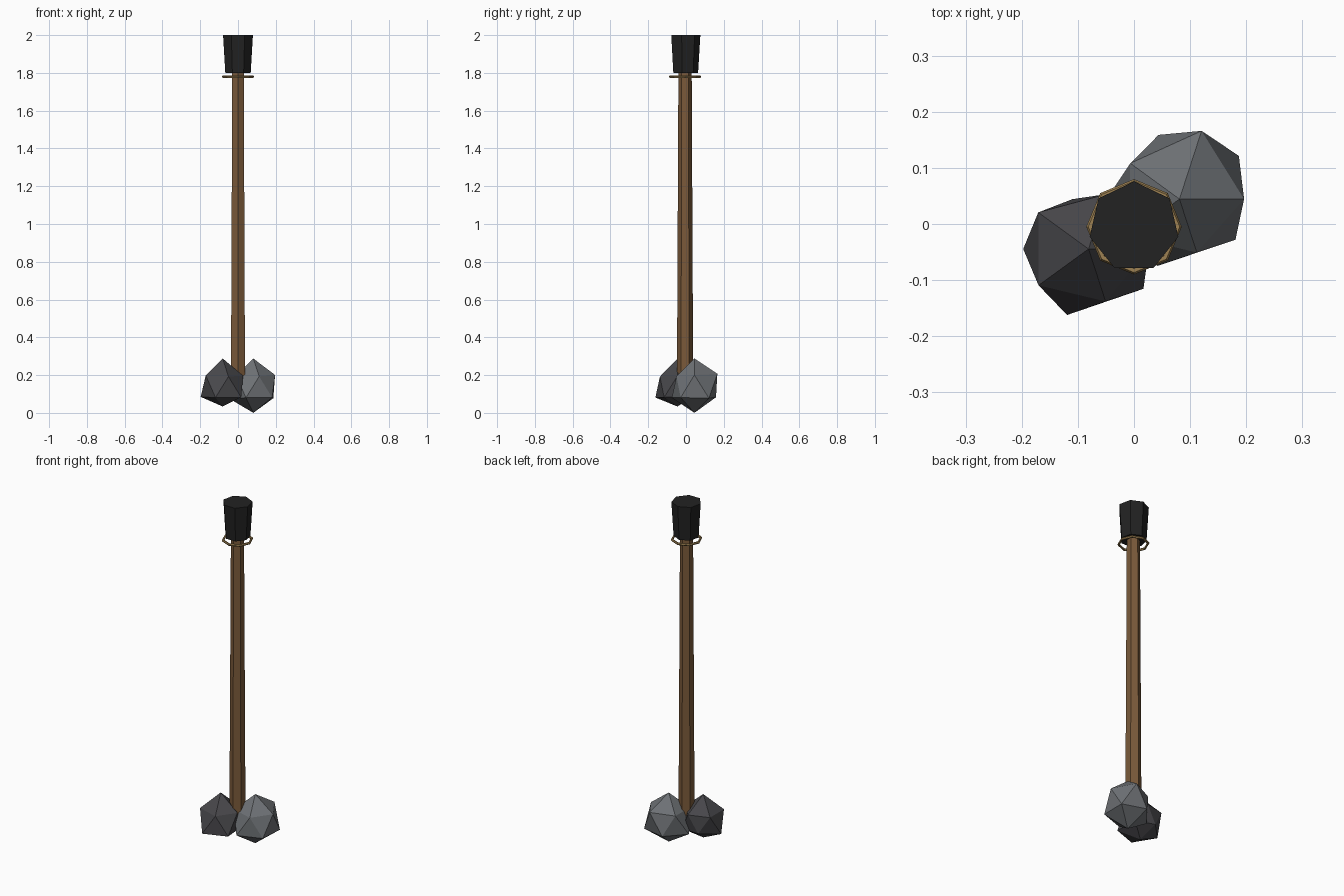
import bpy, bmesh, math
from mathutils import Vector

if "Cube" in bpy.data.objects:
    bpy.data.objects.remove(bpy.data.objects["Cube"])

AXIS_Y = -0.005   # depth of the shaft axis


def material(name, rgb):
    m = bpy.data.materials.new(name)
    m.diffuse_color = (*rgb, 1.0)
    m.use_nodes = True
    m.node_tree.nodes["Principled BSDF"].inputs["Base Color"].default_value = m.diffuse_color
    return m


WOOD = material("brown wood", (0.195, 0.102, 0.042))
BLACK = material("charred black", (0.016, 0.016, 0.016))
BRASS = material("tan metal", (0.34, 0.22, 0.085))
LIGHT = material("light grey stone", (0.155, 0.166, 0.178))
DARK = material("dark grey stone", (0.064, 0.063, 0.070))


def tapered(name, sides, r_low, r_high, z_low, z_high, mat):
    """Flat sided column with one corner facing the back."""
    bpy.ops.mesh.primitive_cone_add(
        vertices=sides, radius1=r_low, radius2=r_high, depth=z_high - z_low,
        location=(0, AXIS_Y, (z_low + z_high) / 2))
    ob = bpy.context.object
    ob.name = name
    ob.data.materials.append(mat)
    return ob


def rock(name, center, radius, bottom, lower, upper, top, mat):
    """Icosahedron whose corners are pushed in or out along their rays.
    lower ring starts at 36 degrees, upper ring at 0, in 72 degree steps."""
    bm = bmesh.new()
    bmesh.ops.create_icosphere(bm, subdivisions=1, radius=radius)
    for v in bm.verts:
        if abs(v.co.z) > 0.9 * radius:
            f = top if v.co.z > 0 else bottom
        else:
            angle = math.degrees(math.atan2(v.co.y, v.co.x))
            if v.co.z > 0:
                f = upper[round(angle / 72) % 5]
            else:
                f = lower[round((angle - 36) / 72) % 5]
        v.co = v.co * f + Vector(center)
    mesh = bpy.data.meshes.new(name)
    bm.to_mesh(mesh)
    bm.free()
    mesh.materials.append(mat)
    ob = bpy.data.objects.new(name, mesh)
    bpy.context.collection.objects.link(ob)
    return ob


# Long six sided shaft and seven sided butt cap
tapered("shaft", 6, 0.043, 0.035, 0.15, 1.85, WOOD)
tapered("end_cap", 7, 0.069, 0.081, 1.80, 2.00, BLACK)

# Thin eight sided ring below the cap
bpy.ops.mesh.primitive_torus_add(
    major_segments=8, minor_segments=6, major_radius=0.078, minor_radius=0.007,
    location=(0, AXIS_Y, 1.78))
ring = bpy.context.object
ring.name = "ring"
ring.data.materials.append(BRASS)

# Two chipped stones at the foot of the shaft
rock("light_stone", (0.081, 0.0445, 0.143), 0.14, 1.02,
     (1.045, 0.96, 1.04, 1.0, 0.985), (0.92, 1.02, 0.865, 0.9, 0.80), 1.035, LIGHT)
rock("dark_stone", (-0.081, -0.0445, 0.143), 0.14, 0.78,
     (0.90, 0.745, 0.93, 0.988, 0.965), (0.86, 0.82, 0.885, 0.88, 0.785), 1.035, DARK)
